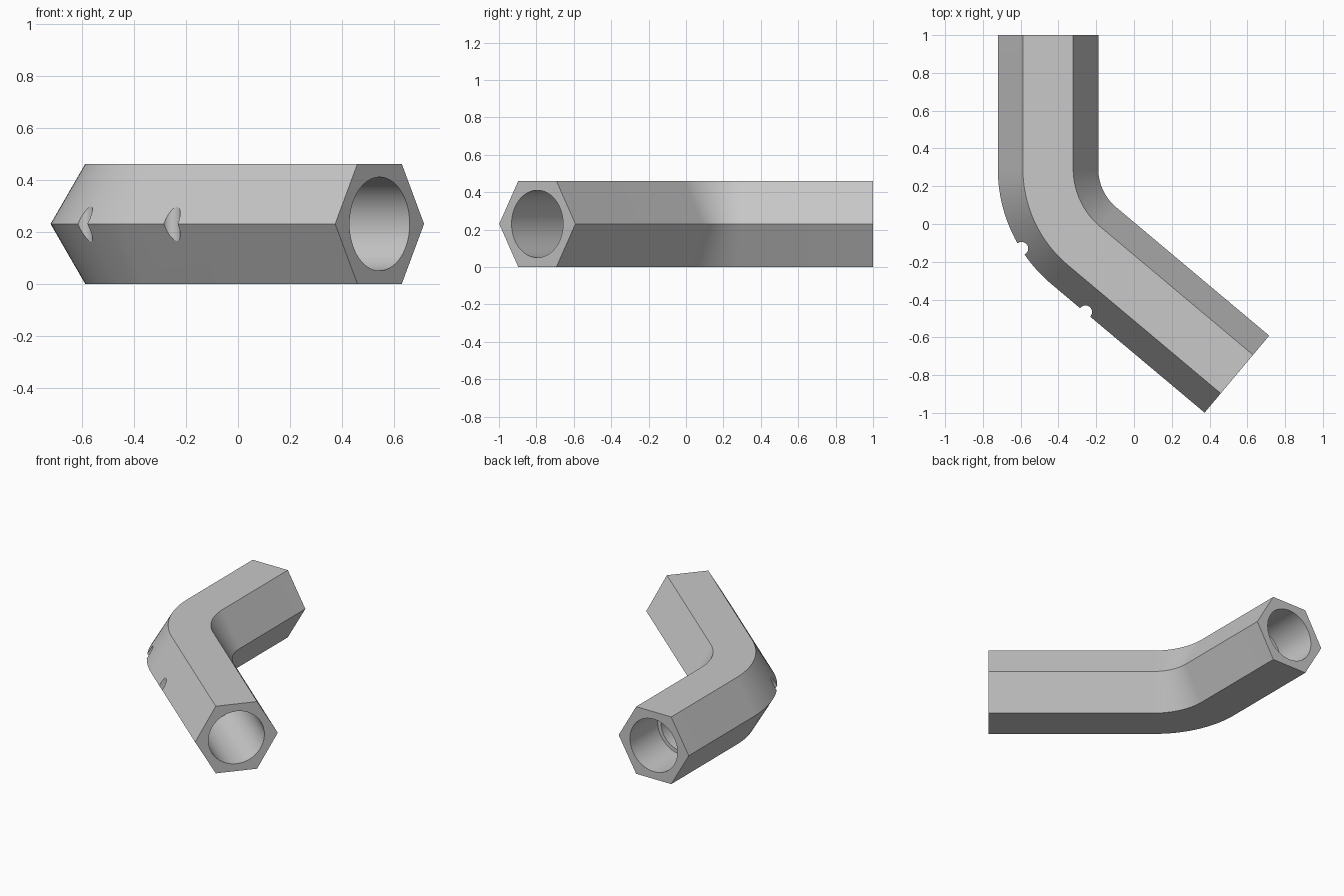
import bpy, bmesh
from math import sin, cos, pi, radians
from mathutils import Vector

cube = bpy.data.objects.get("Cube")
if cube:
    bpy.data.objects.remove(cube, do_unlink=True)

R_HEX = 0.266                  # centre to corner of the hexagon
MID_Z = R_HEX * sin(pi / 3)    # half the height across the flats
R_BORE, R_INNER = 0.18, 0.155  # socket and inner bore
R_BEND, TURN = 0.532, radians(50)
LEG_A, LEG_B = 0.708, 1.057
CENTRE = Vector((0.077, 0.292, MID_Z))
ARC = R_BEND * TURN
TOTAL = LEG_A + ARC + LEG_B
BEND_STEPS = 20

grey = bpy.data.materials.new("light grey")
grey.use_nodes = True
colour = (0.58, 0.58, 0.58, 1)
grey.diffuse_color = colour
grey.node_tree.nodes["Principled BSDF"].inputs["Base Color"].default_value = colour


def path(s):
    """Point on the centre line and sideways direction at distance s."""
    along = min(max(s - LEG_A, 0), ARC)
    a = along / R_BEND
    side = Vector((cos(a), sin(a), 0))
    heading = Vector((sin(a), -cos(a), 0))
    return CENTRE - side * R_BEND + heading * (s - LEG_A - along), side


def add_object(name, bm):
    bmesh.ops.recalc_face_normals(bm, faces=bm.faces)
    mesh = bpy.data.meshes.new(name)
    bm.to_mesh(mesh)
    bm.free()
    mesh.materials.append(grey)
    obj = bpy.data.objects.new(name, mesh)
    bpy.context.collection.objects.link(obj)
    return obj


def sweep(name, stations, sides):
    """Closed solid through (distance, radius) stations."""
    bm = bmesh.new()
    rings = []
    for s, r in stations:
        p, side = path(s)
        angles = [2 * pi * i / sides for i in range(sides)]
        rings.append([bm.verts.new(p + side * r * cos(t) + Vector((0, 0, r * sin(t))))
                      for t in angles])
    for a, b in zip(rings, rings[1:]):
        for i in range(sides):
            j = (i + 1) % sides
            bm.faces.new((a[i], a[j], b[j], b[i]))
    bm.faces.new(rings[0])
    bm.faces.new(rings[-1])
    return add_object(name, bm)


def cut(target, cutter):
    mod = target.modifiers.new("cut", 'BOOLEAN')
    mod.operation = 'DIFFERENCE'
    mod.solver = 'EXACT'
    mod.object = cutter
    bpy.context.view_layer.objects.active = target
    bpy.ops.object.modifier_apply(modifier=mod.name)
    bpy.data.objects.remove(cutter, do_unlink=True)


bend = [LEG_A + ARC * i / BEND_STEPS for i in range(BEND_STEPS + 1)]

# Bent hexagonal body
body = sweep("bent_hex_tube", [(s, R_HEX) for s in [0] + bend + [TOTAL]], 6)

# Round bore with a wider socket at each end
step_a, step_b = 0.3, TOTAL - 0.65
bore = ([(-0.05, R_BORE), (step_a, R_BORE), (step_a, R_INNER)]
        + [(s, R_INNER) for s in bend]
        + [(step_b, R_INNER), (step_b, R_BORE), (TOTAL + 0.05, R_BORE)])
cut(body, sweep("bore_cutter", bore, 64))

# Two small upright notches in the outer corner
for x, y in ((-0.595, -0.13), (-0.257, -0.466)):
    bm = bmesh.new()
    bmesh.ops.create_cone(bm, cap_ends=True, segments=32, radius1=0.035,
                          radius2=0.035, depth=0.6)
    bmesh.ops.translate(bm, verts=bm.verts, vec=(x, y, MID_Z))
    cut(body, add_object("notch_cutter", bm))

# Smooth bend and bore, sharp corners
bpy.ops.object.select_all(action='DESELECT')
body.select_set(True)
bpy.context.view_layer.objects.active = body
bpy.ops.object.shade_smooth_by_angle(angle=radians(30))
